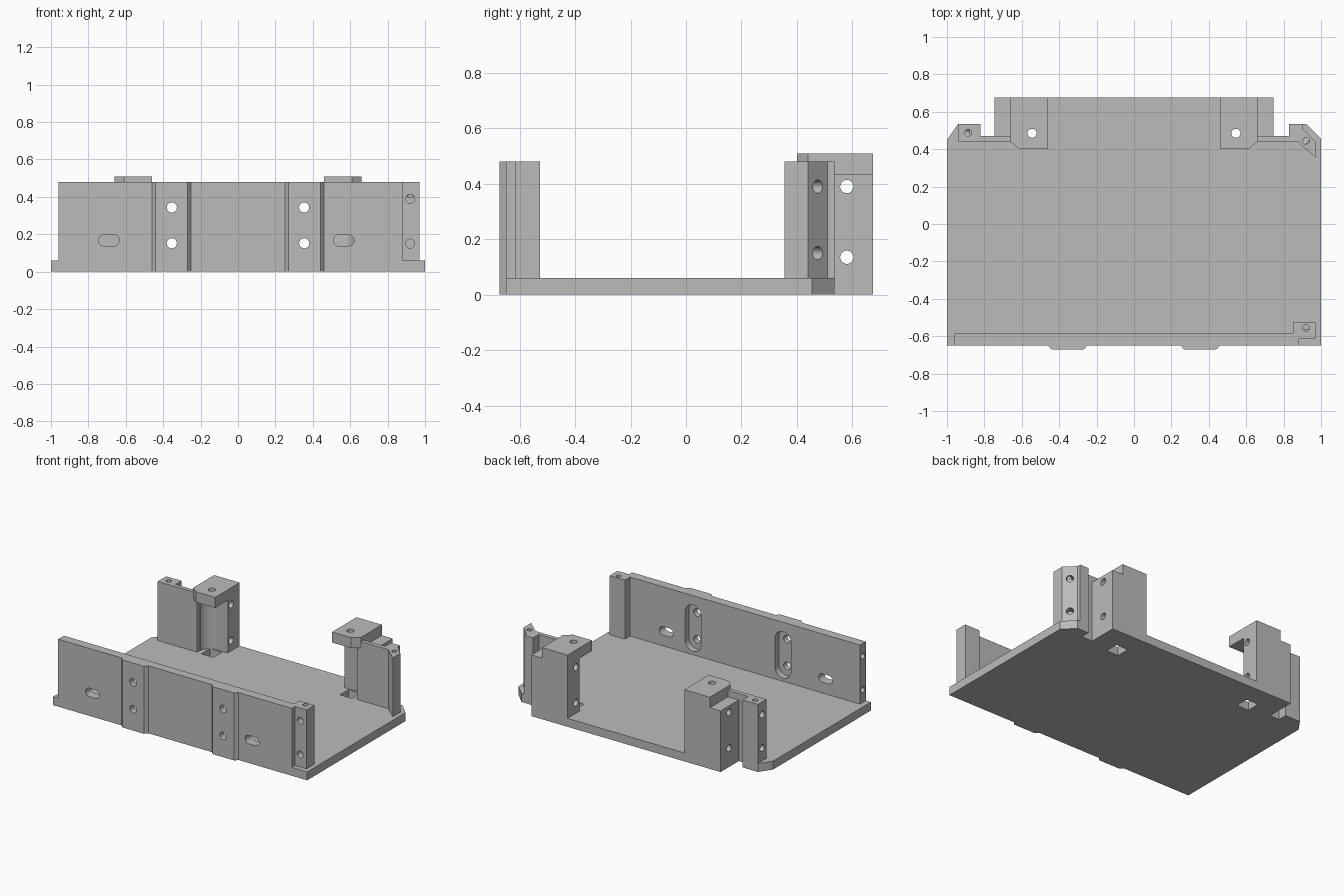
import bpy, bmesh, math
from mathutils import Vector, Matrix

old = bpy.data.objects.get("Cube")
if old:
    bpy.data.objects.remove(old, do_unlink=True)

grey = bpy.data.materials.new("plain_grey")
grey.use_nodes = True
grey.diffuse_color = (0.5, 0.5, 0.5, 1)
grey.node_tree.nodes["Principled BSDF"].inputs["Base Color"].default_value = (0.5, 0.5, 0.5, 1)

FLOOR, WALL_TOP, CAP_BOTTOM, CAP_TOP = 0.06, 0.48, 0.435, 0.51
SCREW_Z = (0.15, 0.39)
SIDES = (-1, 1)


def add_object(name, bm):
    bmesh.ops.recalc_face_normals(bm, faces=bm.faces)
    mesh = bpy.data.meshes.new(name)
    bm.to_mesh(mesh)
    bm.free()
    mesh.materials.append(grey)
    obj = bpy.data.objects.new(name, mesh)
    bpy.context.collection.objects.link(obj)
    return obj


def prism(name, outline, z0, z1):
    """Extrude a plan outline between two heights."""
    bm = bmesh.new()
    face = bm.faces.new([bm.verts.new((x, y, z0)) for x, y in outline])
    moved = bmesh.ops.extrude_face_region(bm, geom=[face])["geom"]
    bmesh.ops.translate(bm, vec=(0, 0, z1 - z0),
                        verts=[v for v in moved if isinstance(v, bmesh.types.BMVert)])
    return add_object(name, bm)


def box(name, x0, x1, y0, y1, z0, z1):
    return prism(name, [(x0, y0), (x1, y0), (x1, y1), (x0, y1)], z0, z1)


def bore(centre, axis, radius, length):
    """Round cutter centred on a point along an axis."""
    bm = bmesh.new()
    turn = Vector(axis).to_track_quat('Z', 'Y').to_matrix().to_4x4()
    bmesh.ops.create_cone(bm, cap_ends=True, segments=32, radius1=radius, radius2=radius,
                          depth=length, matrix=Matrix.Translation(centre) @ turn)
    return add_object("cutter", bm)


def slot(centre, half_x, half_z, depth):
    """Round-ended cutter running through y."""
    radius = min(half_x, half_z)
    run_x, run_z = half_x - radius, half_z - radius
    turn = math.pi / 2 if run_z else 0
    run = run_x + run_z
    points = []
    for i in range(34):
        a = -math.pi / 2 + math.pi * (i % 17) / 16 + (math.pi if i > 16 else 0)
        points.append((radius * math.cos(a) + (run if i < 17 else -run), radius * math.sin(a)))
    cutter = prism("cutter", points, -depth / 2, depth / 2)
    cutter.data.transform(Matrix.Translation(centre) @ Matrix.Rotation(turn, 4, 'Y')
                          @ Matrix.Rotation(math.pi / 2, 4, 'X'))
    return cutter


def cut(obj, cutters):
    """Subtract the cutters, then remove them."""
    for cutter in cutters:
        cutter.hide_render = True
        mod = obj.modifiers.new("cut", 'BOOLEAN')
        mod.operation, mod.solver, mod.object = 'DIFFERENCE', 'EXACT', cutter
    graph = bpy.context.evaluated_depsgraph_get()
    obj.data = bpy.data.meshes.new_from_object(obj.evaluated_get(graph))
    obj.modifiers.clear()
    for cutter in cutters:
        bpy.data.objects.remove(cutter, do_unlink=True)


# Base plate with chamfered rear corners, rear tab and square nut openings
plate = prism("base_plate", [
    (-1, -0.65), (1, -0.65), (1, 0.455), (0.92, 0.535), (0.83, 0.535), (0.83, 0.47),
    (0.745, 0.47), (0.745, 0.675), (-0.745, 0.675), (-0.745, 0.47), (-0.82, 0.47),
    (-0.82, 0.535), (-0.94, 0.535), (-1, 0.45)], 0, FLOOR)
cut(plate, [box("cutter", s * 0.545 - 0.047, s * 0.545 + 0.047, 0.435, 0.53, -0.1, 0.2)
            for s in SIDES])

# Front wall with corner post, recessed screw slots and oblong openings
wall = prism("front_wall", [
    (-0.96, -0.65), (0.88, -0.65), (0.88, -0.615), (0.97, -0.615), (0.97, -0.527),
    (0.85, -0.527), (0.85, -0.585), (-0.96, -0.585)], FLOOR, WALL_TOP)
cutters = [slot((x, -0.62, 0.167), 0.055, 0.03, 0.3) for x in (-0.69, 0.565)]
for s in SIDES:
    x = s * 0.354
    cutters.append(slot((x, -0.58, 0.248), 0.063, 0.165, 0.1))
    cutters += [bore((x, -0.65, z), (0, 1, 0), 0.027, 0.2) for z in (0.152, 0.343)]
for z in SCREW_Z:
    cutters.append(bore((0.92, -0.615, z), (0, 1, 0), 0.024, 0.1))
    cutters.append(bore((-0.96, -0.617, z), (1, 0, 0), 0.02, 0.16))
cutters.append(bore((0.92, -0.555, WALL_TOP), (0, 0, 1), 0.018, 0.16))
cut(wall, cutters)

for s in SIDES:
    side = "left" if s > 0 else "right"

    # Raised pad on the front face
    pad = prism(side + "_front_pad", [(s * x, y) for x, y in (
        (0.25, -0.65), (0.27, -0.672), (0.44, -0.672), (0.46, -0.65))], 0, WALL_TOP)
    cut(pad, [bore((s * 0.354, -0.65, z), (0, 1, 0), 0.027, 0.2) for z in (0.152, 0.343)])

    # Rear pillar, hollowed beneath its cap, with cross holes
    x0, x1 = sorted((s * 0.46, s * 0.745))
    pillar = box(side + "_rear_pillar", x0, x1, 0.47, 0.675, FLOOR, CAP_BOTTOM)
    a, b = sorted((s * 0.42, s * 0.545))
    cut(pillar, [bore((s * 0.545, 0.46, 0.25), (0, 0, 1), 0.082, 0.6),
                 box("cutter", a, b, 0.38, 0.542, 0, 0.6)]
        + [bore((s * 0.6, 0.58, z), (1, 0, 0), 0.024, 0.5) for z in (0.135, 0.39)])

    # Overhanging cap with a vertical screw hole
    cap = prism(side + "_pillar_cap", [(s * x, y) for x, y in (
        (0.46, 0.40), (0.61, 0.40), (0.66, 0.44), (0.66, 0.675), (0.46, 0.675))],
        CAP_BOTTOM, CAP_TOP)
    cut(cap, [bore((s * 0.545, 0.485, 0.47), (0, 0, 1), 0.024, 0.3)])

# Right rear wall and square corner post
right = prism("right_rear_wall", [
    (-0.63, 0.44), (-0.94, 0.44), (-0.94, 0.535), (-0.82, 0.535), (-0.82, 0.47),
    (-0.63, 0.47)], FLOOR, WALL_TOP)
cut(right, [bore((-0.94, 0.485, z), (1, 0, 0), 0.024, 0.12) for z in SCREW_Z]
    + [bore((-0.887, 0.488, WALL_TOP), (0, 0, 1), 0.018, 0.16)])

# Left rear wall and angled corner post
left = prism("left_rear_wall", [
    (0.63, 0.44), (0.875, 0.44), (0.97, 0.355), (0.97, 0.44), (0.90, 0.51),
    (0.90, 0.535), (0.83, 0.535), (0.83, 0.47), (0.63, 0.47)], FLOOR, WALL_TOP)
cut(left, [bore((0.935, 0.475, z), (1, 1, 0), 0.024, 0.1) for z in SCREW_Z]
    + [bore((0.92, 0.445, WALL_TOP), (0, 0, 1), 0.018, 0.16)])

# Smooth the round holes while keeping flat faces crisp
for obj in bpy.context.scene.objects:
    obj.select_set(obj.type == 'MESH')
bpy.context.view_layer.objects.active = plate
bpy.ops.object.shade_smooth_by_angle(angle=math.radians(30))
